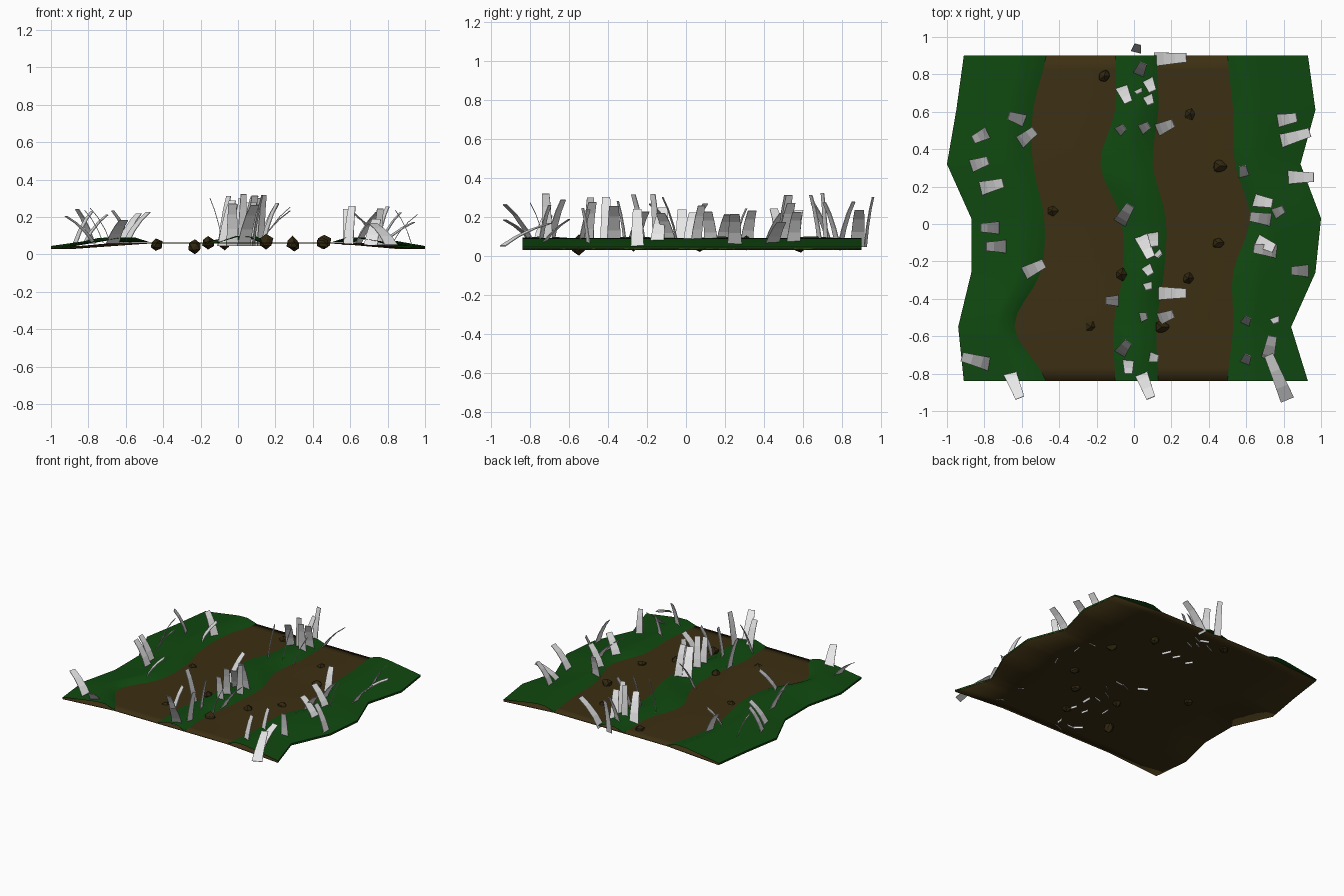
import bpy, bmesh, math, random
from mathutils import Vector

cube = bpy.data.objects.get("Cube")
if cube:
    bpy.data.objects.remove(cube)
random.seed(4)


def make_material(name, colour):
    m = bpy.data.materials.new(name)
    m.use_nodes = True
    m.diffuse_color = (*colour, 1)
    m.node_tree.nodes["Principled BSDF"].inputs["Base Color"].default_value = (*colour, 1)
    return m


dirt = make_material("dirt brown", (0.046, 0.029, 0.0065))
grass = make_material("grass green", (0.005, 0.066, 0.005))
stone = make_material("dark stone", (0.03, 0.02, 0.005))
pale = make_material("pale grey", (0.8, 0.8, 0.8))


def finish(bm, name, material, smooth=False):
    mesh = bpy.data.meshes.new(name)
    bm.to_mesh(mesh)
    bm.free()
    mesh.materials.append(material)
    obj = bpy.data.objects.new(name, mesh)
    bpy.context.collection.objects.link(obj)
    for p in mesh.polygons:
        p.use_smooth = smooth
    return obj


# Borders of the strips in hundredths, from the front edge to the back edge
STEPS = 4
ROWS = 6 * STEPS
START, DEPTH = -0.84, 1.74
outer_right = [-91, -94, -87, -87, -100, -95, -91]
verge_right = [-47, -64, -50, -48, -54, -54, -47]
middle_right = [-10, -11, -6, -7, -18, -10, -10]
middle_left = [13, 12, 16, 17, 10, 13, 12]
verge_left = [50, 53, 53, 62, 54, 53, 50]
outer_left = [93, 84, 97, 100, 89, 97, 93]


def border(values, row, curved=True):
    """Position of a border at a row, straight or through a smooth curve."""
    i = min(row // STEPS, 5)
    t = row / STEPS - i
    a, b = values[i], values[i + 1]
    if not curved:
        return (a + (b - a) * t) / 100
    before, after = values[max(i - 1, 0)], values[min(i + 2, 6)]
    m, n = (b - before) / 2, (after - a) / 2
    return ((2 * t**3 - 3 * t**2 + 1) * a + (t**3 - 2 * t**2 + t) * m
            + (3 * t**2 - 2 * t**3) * b + (t**3 - t**2) * n) / 100


def sheet(name, material, section):
    """Sweep a cross-section that changes with each row along the track."""
    bm = bmesh.new()
    lines = []
    for row in range(ROWS + 1):
        y = START + DEPTH * row / ROWS
        lines.append([bm.verts.new((x, y, z)) for x, z in section(row)])
    for a, b in zip(lines, lines[1:]):
        for k in range(len(a) - 1):
            bm.faces.new((a[k], a[k + 1], b[k + 1], b[k]))
    obj = finish(bm, name, material, True)
    bpy.context.view_layer.objects.active = obj
    obj.select_set(True)
    bpy.ops.object.shade_smooth_by_angle(angle=math.radians(40))
    obj.select_set(False)
    return obj


# Dirt track underneath everything
def dirt_section(row):
    return [(border(outer_right, row, False), 0.036),
            (border(verge_right, row), 0.064),
            (border(middle_right, row), 0.064),
            (border(middle_left, row), 0.064),
            (border(verge_left, row), 0.064),
            (border(outer_left, row, False), 0.036)]


# Humped grass at both sides and along the middle
def verge_section(outer, inner):
    def section(row):
        o, i = border(outer, row, False), border(inner, row)
        points = [(o, 0.036), (o, 0.045), (o + (i - o) * 0.65, 0.088),
                  (o + (i - o) * 0.82, 0.09), (i, 0.065)]
        return points if o < 0 else points[::-1]
    return section


def middle_section(row):
    a, b = border(middle_right, row), border(middle_left, row)
    hump = 0.092 + 0.006 * math.sin(row)
    return [(a, 0.064), (a * 0.6 + b * 0.4, hump),
            (a * 0.3 + b * 0.7, hump), (b, 0.064)]


ground = sheet("dirt_track", dirt, dirt_section)
crust = ground.modifiers.new("thickness", "SOLIDIFY")
crust.thickness = 0.006
sheet("right_grass_verge", grass, verge_section(outer_right, verge_right))
sheet("left_grass_verge", grass, verge_section(outer_left, verge_left))
sheet("middle_grass_strip", grass, middle_section)


# Tapered, bent blades given by root and tip in plan
def blades(name, table, length, root_z):
    bm = bmesh.new()
    for bx, by, tx, ty in table:
        root = Vector((bx, by, 0)) / 100
        lean = Vector((tx, ty, 0)) / 100 - root
        reach = lean.length
        rise = math.sqrt(max(length**2 - reach**2, 0.13**2))
        rise *= random.uniform(0.88, 1.06)
        side = Vector((-lean.y, lean.x, 0)).normalized()
        width = 0.045 + min(reach, 0.12) * 0.25
        pairs = []
        for t in (0, 0.35, 0.7, 1):
            centre = root + lean * (0.75 * t + 0.25 * t * t)
            centre.z = root_z + rise * (1.25 * t - 0.25 * t * t)
            half = side * width * (0.5 - 0.17 * t)
            pairs.append((bm.verts.new(centre - half), bm.verts.new(centre + half)))
        for (a, b), (c, d) in zip(pairs, pairs[1:]):
            bm.faces.new((a, b, d, c))
    obj = finish(bm, name, pale)
    solid = obj.modifiers.new("thickness", "SOLIDIFY")
    solid.thickness = 0.004
    solid.offset = 0


blades("right_verge_blades", [
    (-58, 55, -67, 58), (-62, 43, -53, 50), (-78, 49, -86, 45),
    (-87, 31, -78, 34), (-82, 19, -70, 22), (-72, -2, -82, -2),
    (-68, -12, -79, -12), (-60, -27, -48, -21), (-77, -75, -92, -71),
    (-67, -78, -61, -93)], 0.21, 0.06)

blades("middle_blades", [
    (1, 92, 2, 96), (11, 88, 28, 89), (2, 79, 5, 86), (7, 78, 10, 71),
    (-7, 74, -3, 65), (2, 72, 3, 70), (7, 69, 9, 64), (-9, 49, -5, 52),
    (3, 50, 8, 53), (12, 50, 21, 54), (-8, 0, -2, 10), (3, -5, 9, -18),
    (10, -4, 11, -12), (12, -15, 14, -17), (6, -22, 9, -27), (7, -31, 8, -35),
    (12, -37, 28, -37), (-8, -41, -15, -41), (3, -50, 7, -49),
    (13, -51, 21, -48), (-8, -70, -3, -63), (-3, -72, -3, -80),
    (8, -71, 13, -72), (3, -78, 9, -93)], 0.265, 0.045)

blades("left_verge_blades", [
    (76, 55, 87, 57), (77, 44, 94, 49), (82, 25, 96, 25), (63, 13, 74, 11),
    (75, 2, 62, 4), (74, 5, 80, 8), (64, -8, 75, -13), (78, -15, 64, -13),
    (93, -25, 84, -25), (59, 25, 58, 31), (59, -54, 61, -50),
    (75, -50, 76, -53), (59, -75, 61, -70), (71, -74, 74, -60),
    (82, -94, 72, -70)], 0.21, 0.05)

# Rough stones sunk into the wheel tracks
rocks = [(-16, 79), (30, 59), (46, 31), (-44, 7), (45, -10),
         (29, -29), (-7, -27), (-23, -55), (15, -55)]
for n, (x, y) in enumerate(rocks):
    bm = bmesh.new()
    bmesh.ops.create_icosphere(bm, subdivisions=1, radius=0.037)
    for v in bm.verts:
        v.co *= random.uniform(0.75, 1.2)
    low = min(v.co.z for v in bm.verts)
    rock = finish(bm, f"rock_{n + 1}", stone)
    base = 0 if n == 7 else random.uniform(0.015, 0.03)
    rock.location = (x / 100, y / 100, base - low)
